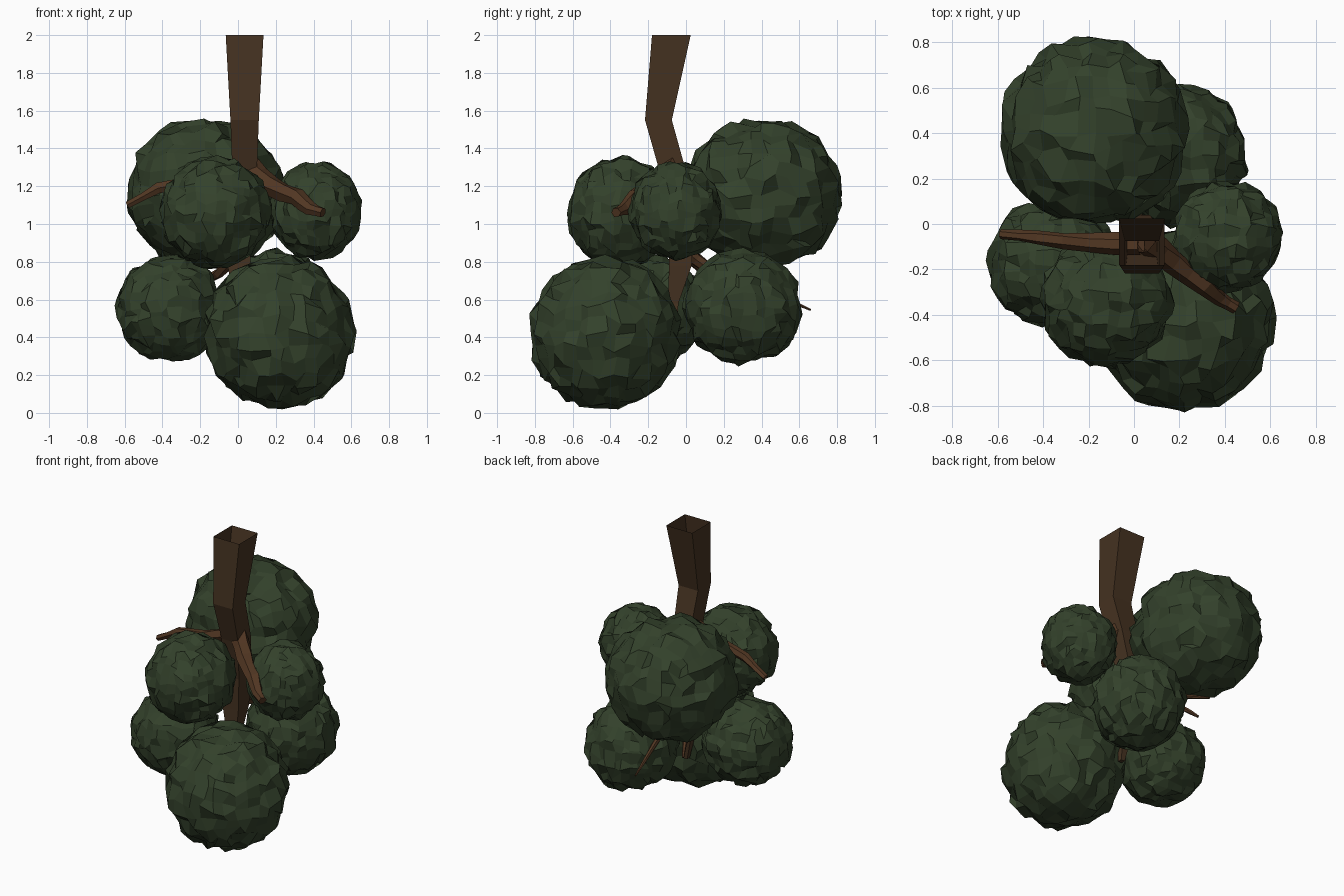
import bpy, bmesh, math, random
from mathutils import Vector

if "Cube" in bpy.data.objects:
    bpy.data.objects.remove(bpy.data.objects["Cube"])

random.seed(11)


def material(name, rgb):
    m = bpy.data.materials.new(name)
    m.diffuse_color = (*rgb, 1)
    m.use_nodes = True
    m.node_tree.nodes["Principled BSDF"].inputs["Base Color"].default_value = m.diffuse_color
    return m


LEAF = material("dark leaf green", (0.033, 0.053, 0.024))
BARK = material("trunk brown", (0.060, 0.032, 0.015))
TWIG = material("branch brown", (0.082, 0.037, 0.016))


def finish(bm, name, mat):
    me = bpy.data.meshes.new(name)
    bm.to_mesh(me)
    bm.free()
    me.materials.append(mat)
    ob = bpy.data.objects.new(name, me)
    bpy.context.collection.objects.link(ob)
    return ob


def foliage(name, centre, radii):
    """Rough faceted ball: a rounded cube grid with jittered points."""
    bm = bmesh.new()
    bmesh.ops.create_cube(bm, size=2)
    bmesh.ops.subdivide_edges(bm, edges=bm.edges[:], cuts=7, use_grid_fill=True)
    for v in bm.verts:
        # even out the grid spacing, then push onto the sphere
        d = Vector([math.tan(c * math.pi / 4) for c in v.co]).normalized()
        d = (d + Vector([random.uniform(-.07, .07) for _ in range(3)])).normalized()
        d *= random.uniform(0.91, 1.04)
        v.co = Vector(centre) + Vector([a * b for a, b in zip(d, radii)])
    bmesh.ops.recalc_face_normals(bm, faces=bm.faces[:])
    finish(bm, name, LEAF)


def tube(name, rings, sides, mat):
    """Skin a list of rings of points, leaving the first ring open."""
    bm = bmesh.new()
    loops = [[bm.verts.new(p) for p in ring] for ring in rings]
    for a, b in zip(loops, loops[1:]):
        for i in range(sides):
            j = (i + 1) % sides
            bm.faces.new((a[i], a[j], b[j], b[i]))
    bm.faces.new(loops[-1])
    bmesh.ops.recalc_face_normals(bm, faces=bm.faces[:])
    finish(bm, name, mat)


def branch(name, path, r0, r1, sides=6):
    """Tapered, slightly gnarled limb along a path."""
    pts = [Vector(p) for p in path]
    fine = []
    for a, b in zip(pts, pts[1:]):
        fine += [a, a.lerp(b, 0.5)]
    fine.append(pts[-1])
    rings = []
    for i, p in enumerate(fine):
        t = i / (len(fine) - 1)
        d = (fine[min(i + 1, len(fine) - 1)] - fine[max(i - 1, 0)]).normalized()
        u = d.cross(Vector((0, 0, 1))).normalized()
        w = d.cross(u)
        r = r0 + (r1 - r0) * t
        rings.append([p + (u * math.cos(k * math.tau / sides) + w * math.sin(k * math.tau / sides))
                      * r * random.uniform(.8, 1.15) for k in range(sides)])
    tube(name, rings, sides, TWIG)


# Foliage clumps
foliage("foliage_back_upper", (-0.18, 0.41, 1.16), (0.42, 0.42, 0.405))
foliage("foliage_right_upper", (0.41, -0.055, 1.07), (0.245, 0.245, 0.26))
foliage("foliage_front_upper", (-0.12, -0.34, 1.06), (0.295, 0.29, 0.295))
foliage("foliage_front_lower", (0.22, -0.43, 0.42), (0.395, 0.40, 0.41))
foliage("foliage_left_lower", (-0.36, -0.17, 0.55), (0.29, 0.285, 0.285))
foliage("foliage_back_lower", (0.21, 0.30, 0.56), (0.295, 0.315, 0.305))

# Square trunk, hollow at the upper end: (z, x0, x1, y0, y1)
trunk = [(2.0, -0.065, 0.135, -0.18, 0.025), (1.55, -0.04, 0.11, -0.217, -0.075),
         (1.28, -0.03, 0.10, -0.14, 0.00), (1.0, -0.05, 0.07, -0.09, 0.04),
         (0.78, -0.055, 0.065, -0.09, 0.03), (0.58, -0.02, 0.05, -0.095, -0.04),
         (0.36, 0.03, 0.06, -0.085, -0.055)]
tube("trunk", [[(a, c, z), (b, c, z), (b, d, z), (a, d, z)] for z, a, b, c, d in trunk], 4, BARK)

# Branches
branch("branch_left", [(0.03, -0.09, 1.31), (-0.2, -0.085, 1.23), (-0.42, -0.06, 1.19), (-0.585, -0.045, 1.1)], 0.05, 0.02)
branch("branch_right", [(0.05, -0.08, 1.3), (0.17, -0.16, 1.2), (0.31, -0.27, 1.14), (0.38, -0.33, 1.08), (0.45, -0.37, 1.06)], 0.065, 0.028)
branch("branch_back_lower", [(0.0, -0.01, 0.86), (0.0, 0.12, 0.76), (-0.04, 0.4, 0.66), (-0.07, 0.66, 0.545)], 0.045, 0.006)
branch("branch_back_left_lower", [(-0.01, -0.01, 0.84), (-0.1, 0.12, 0.74), (-0.18, 0.26, 0.69), (-0.23, 0.36, 0.60)], 0.04, 0.008)
